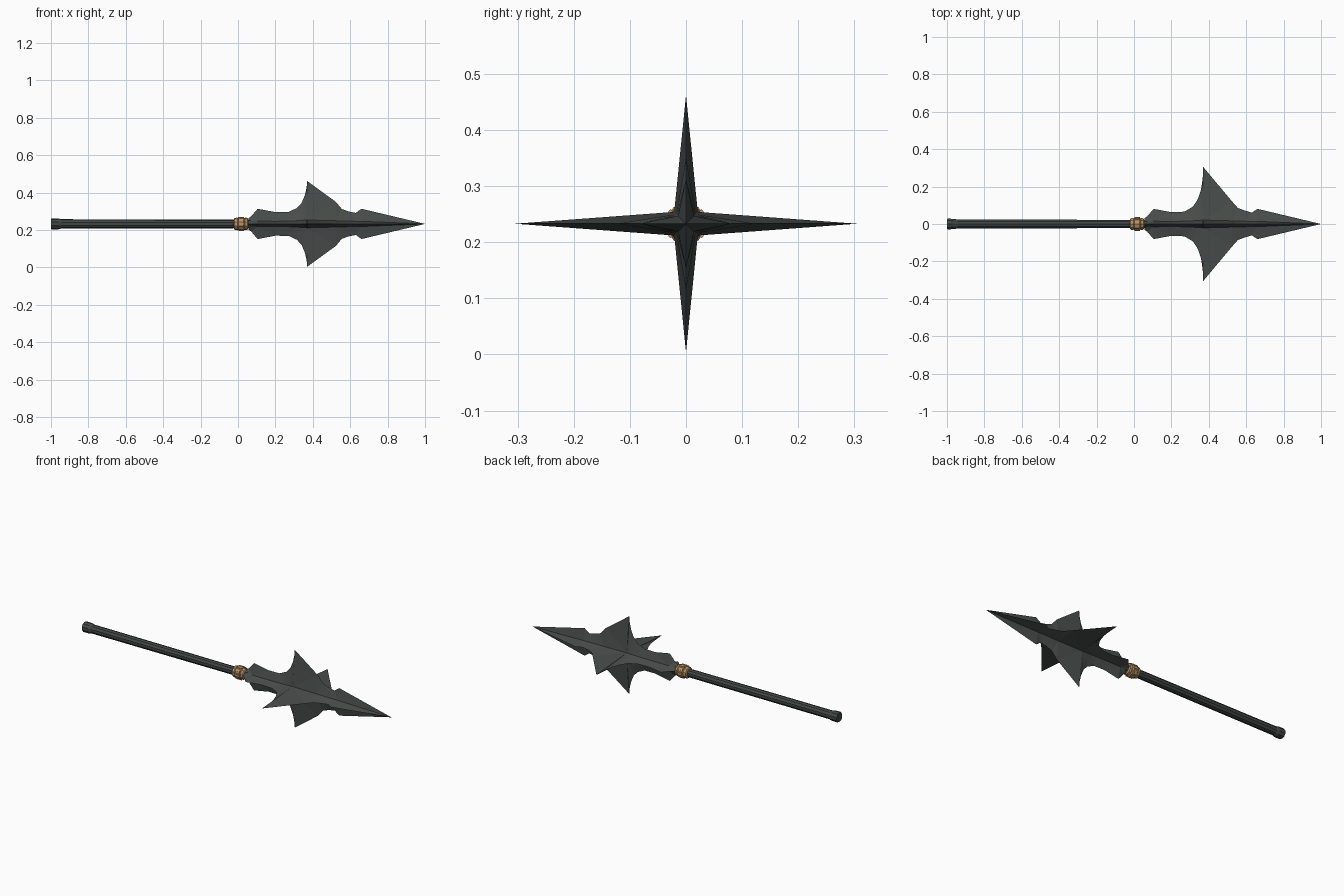
import bpy, bmesh, math
from mathutils import Vector

if "Cube" in bpy.data.objects:
    bpy.data.objects.remove(bpy.data.objects["Cube"])

AXIS_Z = 0.233  # height of the weapon's long axis


def material(name, rgb):
    m = bpy.data.materials.new(name)
    m.diffuse_color = (*rgb, 1)
    m.use_nodes = True
    m.node_tree.nodes["Principled BSDF"].inputs["Base Color"].default_value = m.diffuse_color
    return m


IRON = material("dark iron", (0.066, 0.075, 0.070))
WOOD = material("dark shaft", (0.056, 0.062, 0.060))
GOLD = material("tan binding", (0.50, 0.30, 0.13))


def loft(name, rings, mat):
    """Skin a list of equal-length rings of (x, y, z) points and cap the ends."""
    bm = bmesh.new()
    loops = [[bm.verts.new(Vector(p) + Vector((0, 0, AXIS_Z))) for p in r] for r in rings]
    n = len(loops[0])
    for a, b in zip(loops, loops[1:]):
        for i in range(n):
            j = (i + 1) % n
            bm.faces.new((a[i], a[j], b[j], b[i]))
    bm.faces.new(loops[0][::-1])
    bm.faces.new(loops[-1])
    bmesh.ops.remove_doubles(bm, verts=bm.verts, dist=1e-5)
    bmesh.ops.triangulate(bm, faces=[f for f in bm.faces if len(f.verts) == 4])
    bmesh.ops.recalc_face_normals(bm, faces=bm.faces)
    me = bpy.data.meshes.new(name)
    bm.to_mesh(me)
    bm.free()
    me.materials.append(mat)
    ob = bpy.data.objects.new(name, me)
    bpy.context.collection.objects.link(ob)
    return ob


def circle(x, r, sides):
    return [(x, r * math.cos(math.tau * (i + .5) / sides),
             r * math.sin(math.tau * (i + .5) / sides)) for i in range(sides)]


def star(x, ry, rz, v):
    """Four-pointed cross-section: blade tips on the axes, valleys between."""
    return [(x, ry, 0), (x, v, v), (x, 0, rz), (x, -v, v),
            (x, -ry, 0), (x, -v, -v), (x, 0, -rz), (x, v, -v)]


# shaft with a flared butt
loft("shaft", [circle(x, r, 10) for x, r in
               [(-1, .027), (-.995, .030), (-.96, .029), (-.945, .025),
                (-.35, .024), (.07, .023)]], WOOD)

# wrapped collar: three bulging bands
loft("collar", [circle(x, r, 10) for x, r in
                [(-.022, .024), (-.018, .032), (-.004, .034), (.000, .031),
                 (.004, .037), (.030, .037), (.034, .031),
                 (.038, .034), (.050, .032), (.054, .024)]], GOLD)
# raised cords running along the collar
for k in range(10):
    a = math.tau * k / 10
    c, s = math.cos(a), math.sin(a)
    loft("collar_cord", [[(x, c * (.033 + u) - s * w, s * (.033 + u) + c * w)
                          for u, w in [(-.003, -.005), (.005, -.004), (.005, .004), (-.003, .005)]]
                         for x in (.002, .032)], GOLD)

# four-bladed head: x, sideways reach, vertical reach, valley
loft("spear_head", [star(*s) for s in
                    [(.055, .030, .030, .015), (.070, .040, .040, .015),
                     (.105, .081, .081, .015), (.20, .063, .063, .014),
                     (.27, .066, .064, .015), (.315, .093, .085, .017),
                     (.34, .130, .112, .019), (.358, .182, .155, .020),
                     (.367, .240, .195, .021), (.370, .305, .229, .021),
                     (.523, .122, .118, .017), (.555, .086, .080, .016),
                     (.59, .073, .067, .015), (.63, .061, .059, .014),
                     (.66, .081, .081, .014), (1.0, 0, 0, 0)]], IRON)
